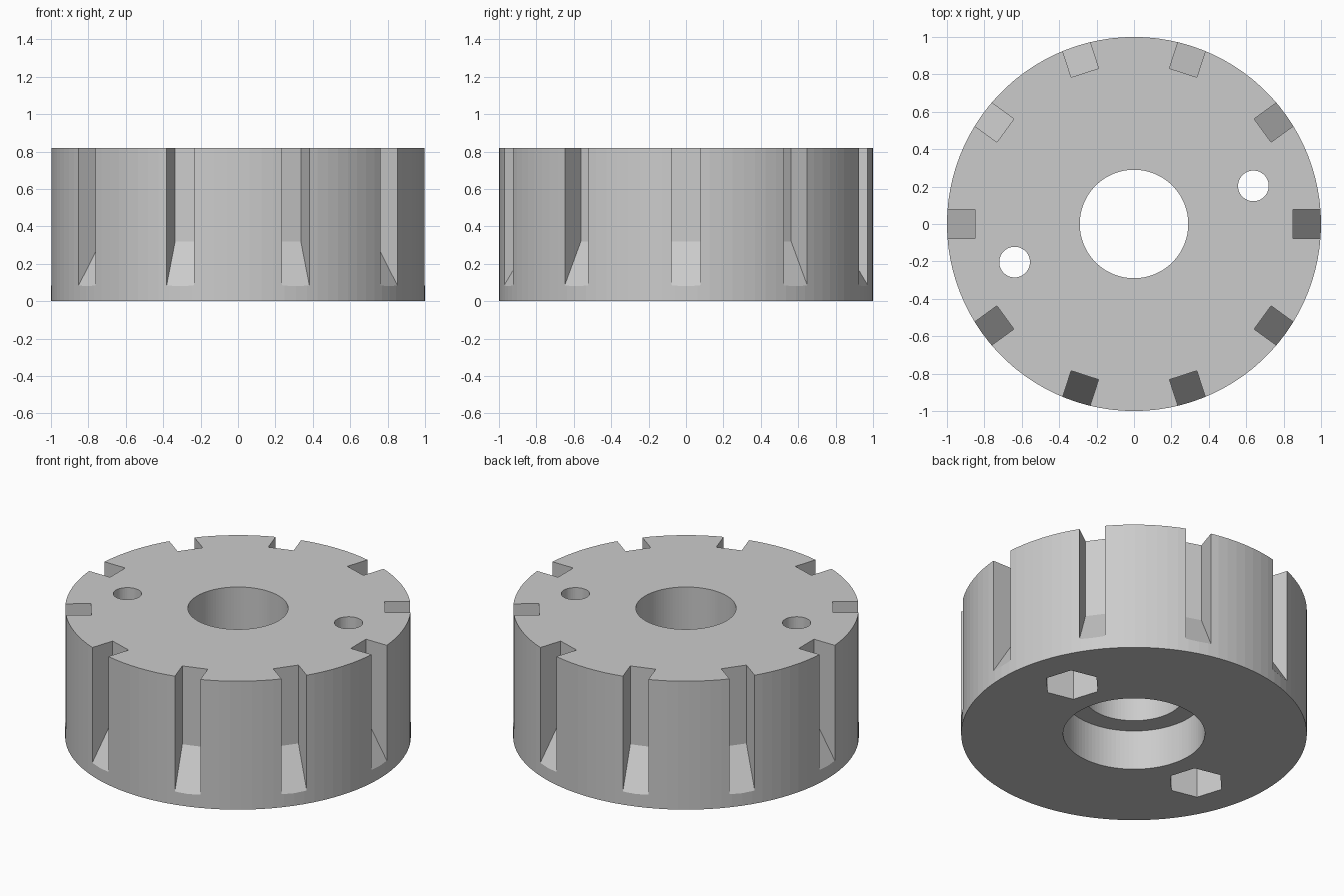
import bpy, bmesh, math
from mathutils import Matrix, Vector

if "Cube" in bpy.data.objects:
    bpy.data.objects.remove(bpy.data.objects["Cube"])

HEIGHT = 0.82
SIDES = 100

grey = bpy.data.materials.new("light grey")
grey.use_nodes = True
grey.diffuse_color = (0.6, 0.6, 0.6, 1)
grey.node_tree.nodes["Principled BSDF"].inputs["Base Color"].default_value = (0.6, 0.6, 0.6, 1)


def make_object(name, bm):
    bmesh.ops.recalc_face_normals(bm, faces=bm.faces)
    mesh = bpy.data.meshes.new(name)
    bm.to_mesh(mesh)
    bm.free()
    mesh.materials.append(grey)
    obj = bpy.data.objects.new(name, mesh)
    bpy.context.collection.objects.link(obj)
    return obj


def prism(name, radius, z0, z1, sides, centre=(0, 0), turn=0):
    bm = bmesh.new()
    place = Matrix.Translation((*centre, (z0 + z1) / 2)) @ Matrix.Rotation(turn, 4, 'Z')
    bmesh.ops.create_cone(bm, cap_ends=True, segments=sides, radius1=radius,
                          radius2=radius, depth=z1 - z0, matrix=place)
    return make_object(name, bm)


def slot(name, angle):
    # Radial profile with a ramped floor, extruded across the slot width
    half = 0.077
    profile = [(0.85, 0.9), (0.85, 0.32), (1.1, -0.08), (1.1, 0.9)]
    bm = bmesh.new()
    face = bm.faces.new([bm.verts.new((r, -half, z)) for r, z in profile])
    ext = bmesh.ops.extrude_face_region(bm, geom=[face])
    moved = [v for v in ext["geom"] if isinstance(v, bmesh.types.BMVert)]
    bmesh.ops.translate(bm, verts=moved, vec=Vector((0, 2 * half, 0)))
    bmesh.ops.rotate(bm, verts=bm.verts, matrix=Matrix.Rotation(angle, 3, 'Z'))
    return make_object(name, bm)


# Main drum
drum = prism("slotted_drum", 1.0, 0, HEIGHT, SIDES)

# Central bore with a wider bearing seat underneath
cutters = [prism("bore_cutter", 0.29, -0.1, 1, SIDES),
           prism("bearing_seat_cutter", 0.41, -0.1, 0.255, SIDES)]

# Two bolt holes with hexagonal nut pockets underneath
bolt_angle = math.radians(17.7)
for side in (1, -1):
    centre = (side * 0.67 * math.cos(bolt_angle), side * 0.67 * math.sin(bolt_angle))
    cutters.append(prism("bolt_hole_cutter", 0.082, -0.1, 1, 48, centre))
    cutters.append(prism("nut_pocket_cutter", 0.167, -0.1, 0.3, 6, centre,
                         bolt_angle + math.radians(60)))

# Ten rim slots
for i in range(10):
    cutters.append(slot("slot_cutter", i * math.tau / 10))

for cutter in cutters:
    cutter.hide_render = True
    mod = drum.modifiers.new("cut", 'BOOLEAN')
    mod.operation = 'DIFFERENCE'
    mod.solver = 'EXACT'
    mod.object = cutter

# Bake the cuts, then drop the cutters
bpy.context.view_layer.update()
graph = bpy.context.evaluated_depsgraph_get()
result = bpy.data.meshes.new_from_object(drum.evaluated_get(graph))
drum.modifiers.clear()
drum.data = result
for cutter in cutters:
    bpy.data.objects.remove(cutter)
